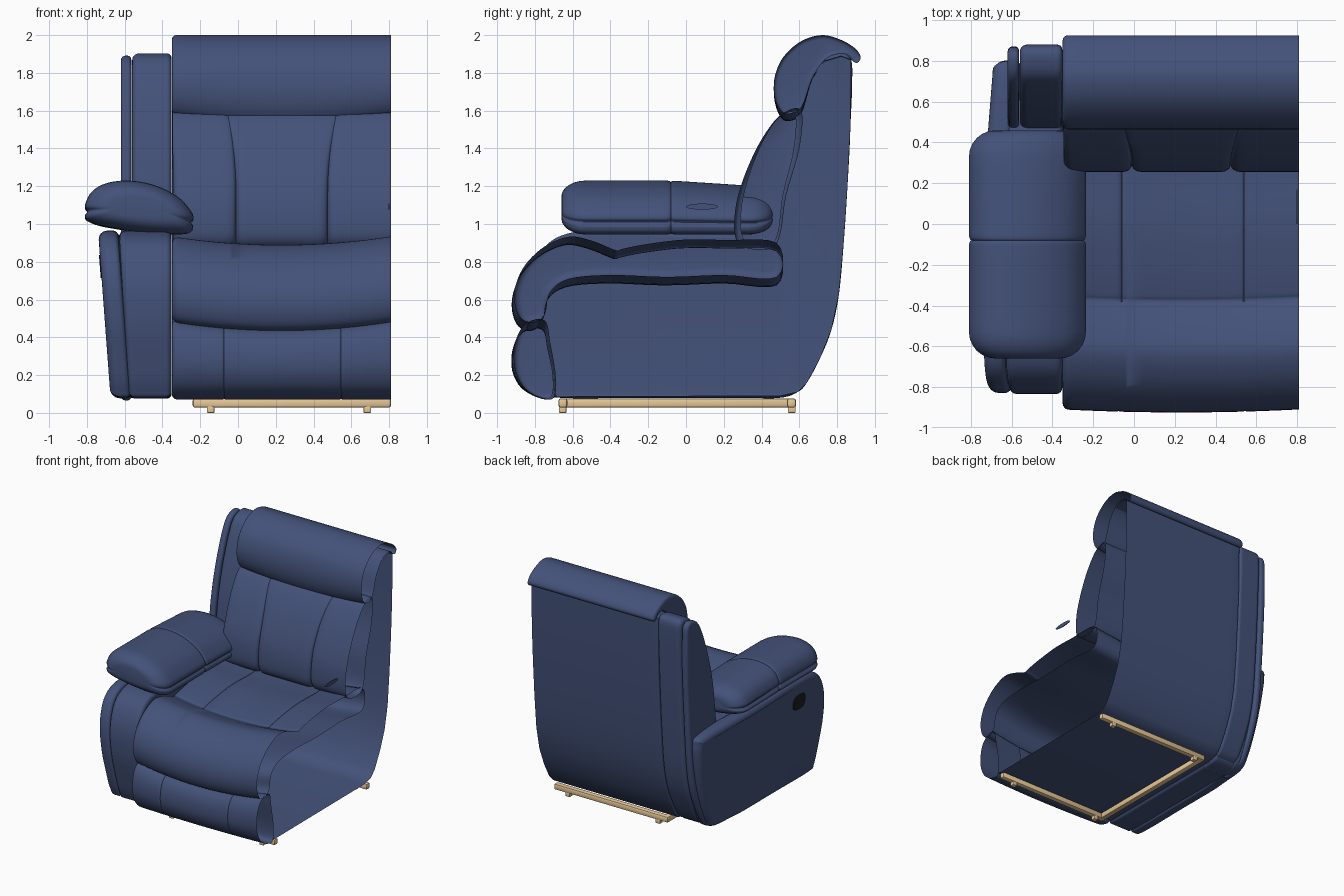
import bpy, bmesh, math
from mathutils import Vector

if "Cube" in bpy.data.objects:
    bpy.data.objects.remove(bpy.data.objects["Cube"])


def material(name, rgb):
    m = bpy.data.materials.new(name)
    m.diffuse_color = (*rgb, 1)
    m.use_nodes = True
    m.node_tree.nodes["Principled BSDF"].inputs["Base Color"].default_value = m.diffuse_color
    return m


BLUE = material("blue_leather", (0.057, 0.084, 0.192))
WOOD = material("pale_wood", (0.80, 0.58, 0.31))
BLACK = material("black_plastic", (0.012, 0.012, 0.016))
L, R, MID, HALF = -0.35, 0.81, 0.23, 0.58      # seat width limits; the right end is an open joint


def finish(name, bm, mat):
    bmesh.ops.recalc_face_normals(bm, faces=bm.faces)
    me = bpy.data.meshes.new(name)
    bm.to_mesh(me)
    bm.free()
    ob = bpy.data.objects.new(name, me)
    bpy.context.collection.objects.link(ob)
    me.materials.append(mat)
    bpy.ops.object.select_all(action='DESELECT')
    ob.select_set(True)
    bpy.context.view_layer.objects.active = ob
    bpy.ops.object.shade_smooth_by_angle(angle=math.radians(38))
    return ob


def curve(pts, n=5):
    """Closed smooth curve through the points."""
    p = [Vector(q) for q in pts]
    out = []
    for i in range(len(p)):
        a, b, c, d = p[i - 1], p[i], p[(i + 1) % len(p)], p[(i + 2) % len(p)]
        for k in range(n):
            t = k / n
            out.append(0.5 * (2 * b + (c - a) * t + (2 * a - 5 * b + 4 * c - d) * t * t
                              + (3 * b - a - 3 * c + d) * t ** 3))
    return out


def shrink(p, o, scale):
    """Profile moved inward by o: scaled (height by the given share of o) or along its normals."""
    if scale:
        lo = Vector((min(q.x for q in p), min(q.y for q in p)))
        hi = Vector((max(q.x for q in p), max(q.y for q in p)))
        c, s = (lo + hi) / 2, hi - lo
        return [Vector((c.x + (q.x - c.x) * (1 - 2 * o / s.x),
                        c.y + (q.y - c.y) * (1 - 2 * o * scale / s.y))) for q in p]
    n = len(p)
    area = sum(p[i - 1].x * p[i].y - p[i].x * p[i - 1].y for i in range(n))
    sg = 1 if area > 0 else -1
    out = []
    for i in range(n):
        t = (p[(i + 1) % n] - p[i - 1]).normalized()
        out.append(p[i] + Vector((-t.y, t.x)) * o * sg)
    return out


def crease(x, seams, width):
    """1 on a seam, falling to 0 like a puffed edge."""
    d = min([abs(x - s) / width for s in seams] + [1])
    return 1 - math.sqrt(max(0, 1 - (1 - d) ** 2))


def loft(name, pts, a, b, ra=0.03, rb=0.0, axis='x', warp=None, smooth=True, scale=0, seams=(), width=0.05,
         depth=0.0, skip=()):
    """Profile swept from a to b with rounded ends and pinched seams; open where it meets R."""
    p = curve(pts) if smooth else [Vector(q) for q in pts]
    turn = [k / 6 * math.pi / 2 for k in range(6)]
    stations = [(a + ra * (1 - math.cos(t)), ra * (1 - math.sin(t))) for t in turn if ra]
    xs = {a + ra + (b - rb - a - ra) * k / 16 for k in range(17)}
    xs |= {s + width * e for s in seams for e in (-1, -0.6, -0.3, -0.1, 0, 0.1, 0.3, 0.6, 1)}
    stations += [(x, depth * crease(x, seams, width)) for x in sorted(xs)]
    stations += [(b - rb * (1 - math.cos(t)), rb * (1 - math.sin(t))) for t in reversed(turn) if rb]
    bm = bmesh.new()
    rings = []
    for s, o in stations:
        ring = []
        for q in (shrink(p, o, scale) if o else p):
            co = (s, q.x, q.y) if axis == 'x' else (q.x, s, q.y)
            ring.append(bm.verts.new(warp(*co) if warp else co))
        rings.append(ring)
    for r0, r1 in zip(rings, rings[1:]):
        for i in range(len(p)):
            if i not in skip:
                bm.faces.new((r0[i - 1], r0[i], r1[i], r1[i - 1]))
    bm.faces.new(rings[0])
    if b != R:
        bm.faces.new(rings[-1])
    return finish(name, bm, BLUE)


def box(name, lo, hi, mat, bevel=0.006):
    bm = bmesh.new()
    bmesh.ops.create_cube(bm, size=1)
    for v in bm.verts:
        v.co = [(l + h) / 2 + c * (h - l) for l, h, c in zip(lo, hi, v.co)]
    bmesh.ops.bevel(bm, geom=bm.edges[:], offset=bevel, segments=2, profile=0.5, affect='EDGES')
    return finish(name, bm, mat)


def plate(name, centre, ry, rz, thick, mat, power=1.0, lean=0.0):
    """Upright oval plate; a lower power squares its outline."""
    bm = bmesh.new()
    bmesh.ops.create_cone(bm, cap_ends=True, segments=32, radius1=1, radius2=1, depth=thick)
    for v in bm.verts:
        u, w = (math.copysign(abs(c) ** power, c) for c in v.co.xy)
        v.co = (centre[0] + v.co.z - lean * w * rz, centre[1] + u * ry, centre[2] + w * rz)
    return finish(name, bm, mat)


# Main shell: side wall, curved back and floor, open toward the cushions
rear = [(0.5, 0.09), (0.59, 0.11), (0.64, 0.16), (0.71, 0.29), (0.77, 0.44), (0.81, 0.63),
        (0.835, 0.9), (0.855, 1.2), (0.87, 1.5)]
loft("body_shell", [(-0.69, 0.085)] + rear + [(0.875, 1.87), (0.82, 1.89), (0.72, 1.86), (0.65, 1.76),
     (0.59, 1.58), (0.52, 1.3), (0.48, 1.0), (0.47, 0.71), (0.1, 0.71), (-0.3, 0.7), (-0.6, 0.69),
     (-0.72, 0.64), (-0.74, 0.48)], L, R, smooth=False, ra=0.01, skip=[0] + list(range(13, 23)))

# Back side wings beside the back
wing_front = [(0.8, 1.89), (0.7, 1.83), (0.6, 1.6), (0.52, 1.3), (0.48, 1.0), (0.45, 0.7), (0.4, 0.12)]
loft("inner_wing", rear + [(0.88, 1.75), (0.87, 1.87)] + wing_front, -0.56, -0.352, 0.035, 0.025,
     warp=lambda x, y, z: (x, y, z + 0.01))
loft("outer_wing", rear + [(0.87, 1.75), (0.86, 1.86)] + wing_front, -0.62, -0.565, 0.025, 0.02)

# Arm panels under the pad, leaning outward toward the top
arm = [(-0.66, 0.08), (-0.2, 0.08), (0.3, 0.08), (0.55, 0.09), (0.65, 0.2), (0.74, 0.45), (0.79, 0.7), (0.8, 0.86),
       (0.75, 0.92), (0.4, 0.945), (0, 0.955), (-0.4, 0.965), (-0.62, 0.95), (-0.75, 0.87), (-0.82, 0.7),
       (-0.825, 0.5), (-0.79, 0.3), (-0.74, 0.12)]


def lean_outer(x, y, z):
    back_in = 0.045 * max(0, min(1, (y - 0.2) / 0.6))
    return x + 0.075 * (0.95 - z) + back_in * (0.95 + x) / 0.21, y, z


loft("arm_outer_panel", arm, -0.74, -0.635, 0.05, 0.025, warp=lean_outer)
loft("arm_inner_panel", [(min(y, 0.6) - 0.005, z) for y, z in arm], -0.63, -0.352, 0.035, 0.03,
     warp=lambda x, y, z: (x + 0.06 * (0.95 - z) * max(0, -0.37 - x) / 0.26, y, z))

# Arm pad with a cross seam, and a groove around its sides
pad = [(-0.81, 1.1), (-0.775, 1.17), (-0.7, 1.215), (-0.58, 1.23), (-0.44, 1.205), (-0.32, 1.145), (-0.25, 1.07),
       (-0.236, 1.03), (-0.25, 1.01), (-0.237, 0.985), (-0.265, 0.95), (-0.38, 0.945), (-0.55, 0.96), (-0.72, 0.99),
       (-0.795, 1.02), (-0.81, 1.045), (-0.795, 1.07)]


def pad_shape(x, y, z):
    drop = 0.035 * max(0, (y + 0.08) / 0.54)
    return x, y, z - drop * max(0, (z - 0.95) / 0.28)


loft("arm_pad", pad, -0.66, 0.46, 0.13, 0.13, 'y', pad_shape, scale=0.65, seams=(-0.08,), width=0.03, depth=0.012)

# Seat cushion with the front roll, sagging toward the middle
seat_seams = (-0.06, 0.54)


def seat_shape(x, y, z):
    dip = 1 - ((x - MID) / HALF) ** 2
    groove = 0.012 * crease(x, seat_seams, 0.03) * (z > 0.8 and y > -0.37)
    return x, y - 0.015 * dip * (y < 0), z - 0.045 * dip - groove


loft("seat_cushion", [(0.48, 0.72), (0.2, 0.73), (-0.1, 0.72), (-0.4, 0.73), (-0.62, 0.71), (-0.72, 0.64),
     (-0.745, 0.53), (-0.8, 0.48), (-0.87, 0.5), (-0.905, 0.58), (-0.9, 0.68), (-0.85, 0.785), (-0.75, 0.88),
     (-0.62, 0.933), (-0.5, 0.912), (-0.39, 0.868), (-0.36, 0.86), (-0.33, 0.87), (-0.2, 0.895), (0, 0.918),
     (0.2, 0.915), (0.48, 0.9)], L, R, 0.04, warp=seat_shape, seams=seat_seams, width=0.03)


# Footrest panel with two seams
def foot_sag(x, y, z):
    dip = 1 - ((x - MID) / HALF) ** 2
    return x, y - 0.015 * dip, z - 0.05 * dip * max(0, (z - 0.1) / 0.4)


foot = [(-0.7, 0.08), (-0.78, 0.085), (-0.86, 0.14), (-0.905, 0.24), (-0.905, 0.36), (-0.87, 0.45), (-0.8, 0.495),
        (-0.74, 0.48), (-0.72, 0.38), (-0.69, 0.2)]
loft("footrest", foot, L, R, 0.03, scale=1, warp=foot_sag, seams=(-0.075, 0.545), width=0.015, depth=0.006)


# Back cushion in three puffed sections with curved seams
def seam_bend(x, y, z):
    d = x - MID
    k = 0.16 * (max(0, z - 1.15) / 0.4) ** 2
    return x + d * k * max(0, 1 - max(0, abs(d) - 0.25) / 0.33), y, z


back = [(0.33, 0.87), (0.27, 0.91), (0.255, 1.0), (0.275, 1.15), (0.34, 1.33), (0.42, 1.48), (0.51, 1.585),
        (0.61, 1.6), (0.6, 1.4), (0.53, 1.15), (0.5, 0.95), (0.45, 0.87)]
loft("back_cushion", back, L + 0.005, R, 0.045, warp=seam_bend, scale=0.6, seams=(-0.01, 0.475), width=0.05,
     depth=0.035)


# Headrest pillow that rolls over the top of the back
def head_sag(x, y, z):
    return x, y, z - 0.04 * (1 - ((x - MID) / HALF) ** 2) * max(0, min(1, (1.85 - z) / 0.25)) * (y < 0.7)


loft("headrest", [(0.53, 1.585), (0.485, 1.63), (0.465, 1.71), (0.475, 1.8), (0.52, 1.89), (0.61, 1.968),
     (0.72, 2.0), (0.82, 1.975), (0.895, 1.93), (0.925, 1.885), (0.91, 1.855), (0.885, 1.86), (0.84, 1.9),
     (0.75, 1.88), (0.67, 1.78), (0.61, 1.62)], L, R, 0.024, warp=head_sag)

# Wooden base rails and feet
box("rear_rail", (-0.24, 0.535, 0.028), (R, 0.582, 0.077), WOOD, 0.012)
box("front_rail", (-0.24, -0.675, 0.028), (R, -0.628, 0.077), WOOD, 0.012)
box("side_rail", (-0.24, -0.66, 0.028), (-0.193, 0.57, 0.077), WOOD, 0.012)
for side, x in (("left", -0.145), ("right", 0.685)):
    for end, y in (("front", -0.653), ("rear", 0.56)):
        box(f"{end}_{side}_foot", (x - 0.02, y - 0.02, 0), (x + 0.02, y + 0.02, 0.035), WOOD, 0.004)

# Recline control on the outer arm, and the small flat tab by the seat
plate("recline_control", (-0.727, -0.45, 0.775), 0.075, 0.06, 0.009, BLACK, 0.65, 0.075)
plate("side_tab", (0.8, 0.085, 1.092), 0.085, 0.016, 0.006, BLUE)
